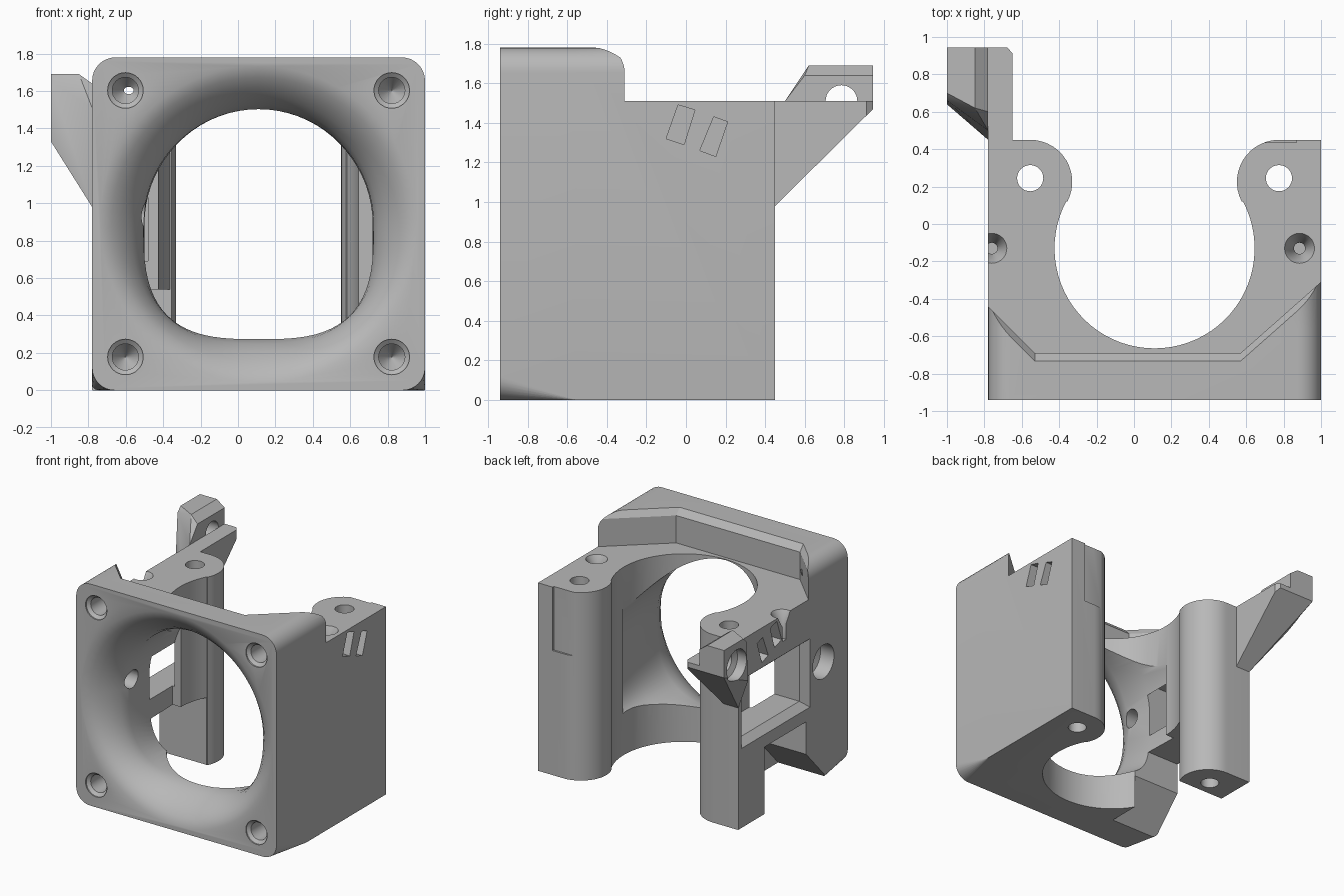
import bpy, bmesh, math
from mathutils import Vector

old = bpy.data.objects.get("Cube")
if old:
    bpy.data.objects.remove(old, do_unlink=True)

grey = bpy.data.materials.new("plain grey")
grey.use_nodes = True
grey.diffuse_color = (0.48, 0.48, 0.48, 1)
grey.node_tree.nodes["Principled BSDF"].inputs["Base Color"].default_value = (0.48, 0.48, 0.48, 1)


def finish(name, bm):
    bmesh.ops.recalc_face_normals(bm, faces=bm.faces)
    mesh = bpy.data.meshes.new(name)
    bm.to_mesh(mesh)
    bm.free()
    mesh.materials.append(grey)
    ob = bpy.data.objects.new(name, mesh)
    bpy.context.collection.objects.link(ob)
    return ob


def loft(name, rings):
    """Skin a list of equal-length point rings and cap both ends."""
    bm = bmesh.new()
    rows = [[bm.verts.new(p) for p in ring] for ring in rings]
    n = len(rows[0])
    for a, b in zip(rows, rows[1:]):
        for i in range(n):
            j = (i + 1) % n
            bm.faces.new((a[i], a[j], b[j], b[i]))
    bm.faces.new(rows[0])
    bm.faces.new(rows[-1])
    return finish(name, bm)


def place(axis, u, v, w):
    """Point at w along the axis; u, v are the other two coordinates in order."""
    return {"x": (w, u, v), "y": (u, w, v), "z": (u, v, w)}[axis]


def prism(name, axis, pts, lo, hi):
    return loft(name, [[place(axis, u, v, w) for u, v in pts] for w in (lo, hi)])


def bore(axis, u, v, steps, n=32):
    """Round cutter through (u, v) with (position, radius) steps."""
    turn = [2 * math.pi * i / n for i in range(n)]
    return loft("bore", [[place(axis, u + r * math.cos(a), v + r * math.sin(a), w) for a in turn]
                         for w, r in steps])


def arc(cx, cy, r, a0, a1, n):
    angles = [math.radians(a0 + (a1 - a0) * i / n) for i in range(n + 1)]
    return [(cx + r * math.cos(a), cy + r * math.sin(a)) for a in angles]


def combine(ob, other, operation):
    mod = ob.modifiers.new("combine", "BOOLEAN")
    mod.operation = operation
    mod.solver = "EXACT"
    mod.object = other
    bpy.context.view_layer.objects.active = ob
    bpy.ops.object.modifier_apply(modifier=mod.name)
    bpy.data.objects.remove(other, do_unlink=True)


def smooth(ob):
    bpy.ops.object.select_all(action="DESELECT")
    ob.select_set(True)
    bpy.context.view_layer.objects.active = ob
    bpy.ops.object.shade_smooth_by_angle(angle=math.radians(30))


MID, LEFT, RIGHT, FRONT, BACK = 0.11, -0.78, 1.0, -0.94, 0.45
DECK, TOP = 1.51, 1.78
LOBE_Y, LOBE_R = 0.225, 0.225
LOBES = (MID - 0.665, MID + 0.665)

# Main block: plan with a round central well and two rear columns
plan = [(LEFT - 0.1, -1.0), (RIGHT + 0.1, -1.0), (RIGHT + 0.1, BACK)]
plan += arc(LOBES[1], LOBE_Y, LOBE_R, 90, 208, 14)
plan += arc(MID, -0.13, 0.535, 28, -208, 48)
plan += arc(LOBES[0], LOBE_Y, LOBE_R, -28, 90, 14)
plan += [(LEFT - 0.1, BACK)]
body = prism("duct_body", "z", plan, -0.1, DECK)

# Raised front rim with a chamfered back edge
rim = [(-1.0, -1.05), (1.2, -1.05), (1.2, -0.133), (0.57, -0.69), (-0.53, -0.69), (-1.0, -0.22)]
rings = []
for z, back in ((1.3, 0), (1.73, 0), (1.8, 0.06)):
    rings.append([(x, y - (back if y > -1 else 0), z) for x, y in rim])
combine(body, loft("rim", rings), "UNION")


# Outer envelope: rounded corners, the lower ones fading out toward the back
def envelope_ring(y, low):
    r = 0.125
    pts = arc(LEFT + low, low, low, 180, 270, 8) + arc(RIGHT - low, low, low, 270, 360, 8)
    pts += arc(RIGHT - r, TOP - r, r, 0, 90, 8) + arc(LEFT + r, TOP - r, r, 90, 180, 8)
    return [(x, y, z) for x, z in pts]


envelope = loft("envelope", [envelope_ring(FRONT, 0.12), envelope_ring(-0.56, 0.003),
                             envelope_ring(0.7, 0.003)])
combine(body, envelope, "INTERSECT")


# Air duct: round mouth narrowing to a throat with a squarer lower half
def duct_ring(y, r, power):
    pts = []
    for i in range(72):
        a = 2 * math.pi * i / 72
        c, s = math.cos(a), math.sin(a)
        e = 2 / power if s < 0 else 1
        pts.append((MID + r * math.copysign(abs(c) ** e, c), y,
                    0.888 + r * math.copysign(abs(s) ** e, s)))
    return pts


duct = [(-0.96, 0.862, 2), (FRONT, 0.845, 2), (-0.91, 0.785, 2), (-0.87, 0.735, 2.1),
        (-0.81, 0.682, 2.3), (-0.74, 0.64, 2.6), (-0.67, 0.615, 3), (-0.4, 0.61, 4.5),
        (-0.12, 0.61, 6)]
combine(body, loft("duct", [duct_ring(*d) for d in duct]), "DIFFERENCE")

# Fan screw holes
for dx in (-0.712, 0.712):
    for z in (0.178, 1.603):
        combine(body, bore("y", MID + dx, z, [(-1, 0.095), (-0.93, 0.095), (-0.91, 0.07),
                                              (-0.7, 0.07), (-0.6, 0.002)]), "DIFFERENCE")

# Column screw holes and countersinks on the deck
for x in LOBES:
    combine(body, bore("z", x, 0.245, [(-0.1, 0.07), (1.7, 0.07)]), "DIFFERENCE")
for x in (-0.76, 0.885):
    combine(body, bore("z", x, -0.13, [(1.3, 0.03), (1.42, 0.03), (DECK, 0.08), (1.55, 0.08)]),
            "DIFFERENCE")

# Slanted slots on both sides
slots = ([(-0.04, 1.49), (0.045, 1.465), (-0.01, 1.29), (-0.1, 1.32)],
         [(0.14, 1.43), (0.21, 1.405), (0.15, 1.23), (0.07, 1.26)])
for slot in slots:
    for lo, hi in ((RIGHT - 0.1, 1.1), (-0.9, LEFT + 0.1)):
        combine(body, prism("slot", "x", slot, lo, hi), "DIFFERENCE")


# Side window with a bevelled frame
def window_ring(x, inset):
    y0, y1, z0, z1 = -0.46 + inset, 0.41 - inset, 0.64 + inset, 1.19 - inset
    return [(x, y0, z0), (x, y1, z0), (x, y1, z1), (x, y0, z1)]


window = loft("window", [window_ring(-0.85, 0), window_ring(LEFT, 0),
                         window_ring(-0.72, 0.05), window_ring(-0.48, 0.05)])
combine(body, window, "DIFFERENCE")

# Cable port and the open notch under the window
combine(body, bore("x", -0.63, 0.94, [(-0.9, 0.135), (-0.66, 0.135), (-0.64, 0.075), (-0.3, 0.075)]),
        "DIFFERENCE")
notch = [(-0.74, -0.1), (-0.67, 0), (-0.41, 0.28), (-0.41, 0.54), (0.12, 0.54), (0.12, -0.1)]
combine(body, prism("notch", "x", notch, -1, -0.35), "DIFFERENCE")

# Shallow recess on the back of the right column
combine(body, prism("recess", "z", [(0.66, 0.435), (0.87, 0.435), (0.87, 0.5), (0.66, 0.5)], 1.0, 1.6),
        "DIFFERENCE")
smooth(body)

# Rear arm: flat plate with a sloped underside
arm_side = [(0.44, 0.98), (BACK, 0.98), (0.945, 1.47), (0.945, DECK), (0.44, DECK)]
arm = prism("rear_arm", "x", arm_side, LEFT, -0.65)
corner = prism("corner", "z", [(-0.69, 0.96), (-0.64, 0.96), (-0.64, 0.9)], 0.9, 1.6)
combine(arm, corner, "DIFFERENCE")

# Faceted hinge lug with a counterbored hole
bm = bmesh.new()
for p in ((LEFT, 0.45, 0.98), (LEFT, 0.945, 1.47), (-1, 0.945, 1.47), (-1, 0.64, 1.33),
          (LEFT, 0.5, DECK), (LEFT, 0.6, 1.64), (-0.85, 0.62, 1.69), (-1, 0.70, 1.69),
          (-1, 0.66, 1.65), (LEFT, 0.945, 1.64), (-0.85, 0.945, 1.69), (-1, 0.945, 1.69)):
    bm.verts.new(Vector(p))
bmesh.ops.convex_hull(bm, input=bm.verts)
bmesh.ops.dissolve_limit(bm, angle_limit=0.02, verts=bm.verts, edges=bm.edges)
lug = finish("hinge_lug", bm)
combine(lug, bore("x", 0.785, DECK, [(-1.1, 0.125), (-0.92, 0.125), (-0.9, 0.08), (-0.7, 0.08)]),
        "DIFFERENCE")
smooth(lug)
